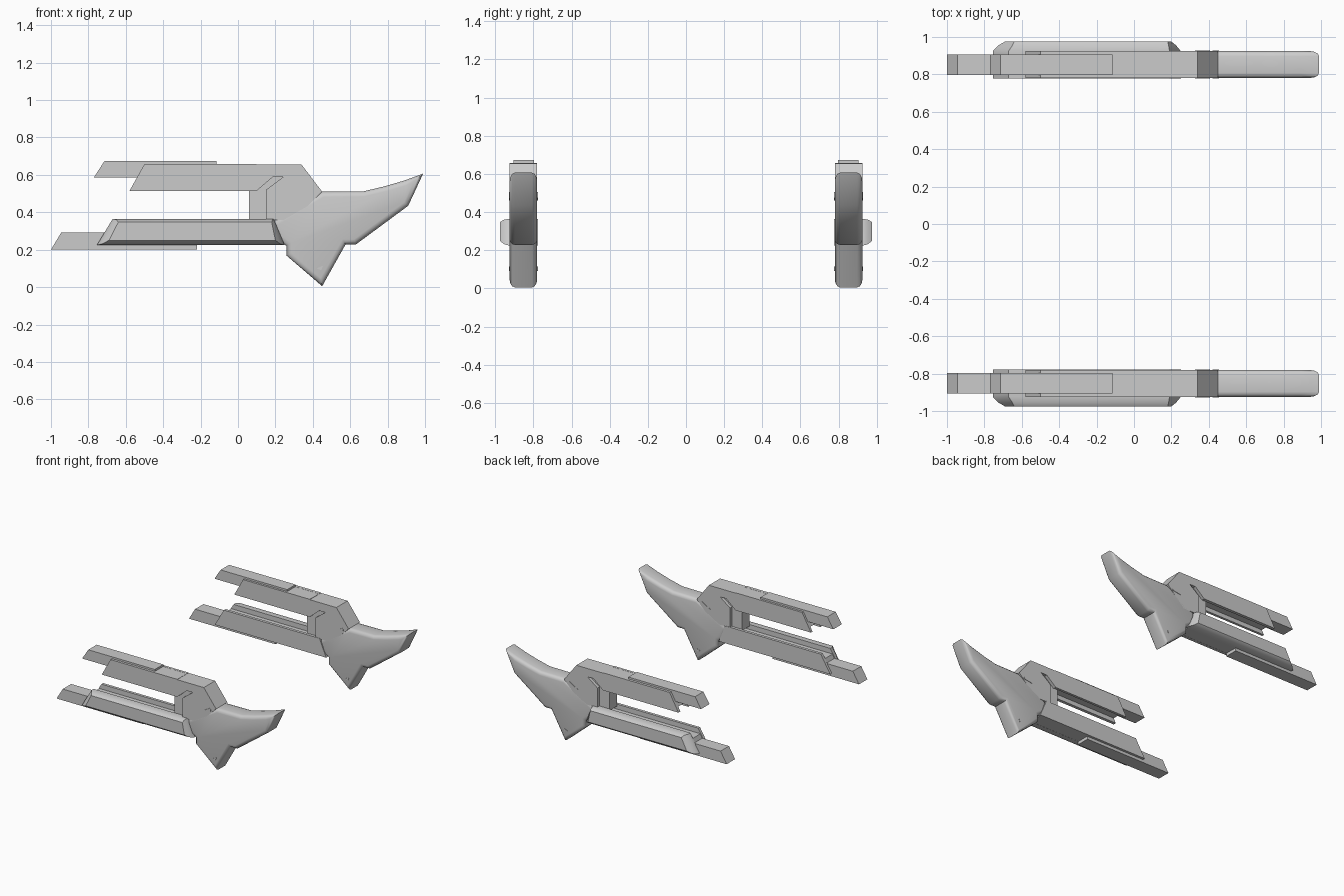
import bpy, bmesh
from math import radians

cube = bpy.data.objects.get("Cube")
if cube:
    bpy.data.objects.remove(cube, do_unlink=True)

grey = bpy.data.materials.new("light_grey")
grey.use_nodes = True
colour = (0.6, 0.6, 0.6, 1)
grey.diffuse_color = colour
grey.node_tree.nodes["Principled BSDF"].inputs["Base Color"].default_value = colour


def loft(name, levels, bevel=0, smooth=False):
    """Joins (y, outline) levels into a closed solid, then mirrors it across y = 0."""
    bm = bmesh.new()
    rings = [[bm.verts.new((x, y, z)) for x, z in outline] for y, outline in levels]
    caps = [bm.faces.new(rings[0]), bm.faces.new(rings[-1])]
    for a, b in zip(rings, rings[1:]):
        for i in range(len(a)):
            j = (i + 1) % len(a)
            bm.faces.new((a[i], a[j], b[j], b[i]))
    bmesh.ops.recalc_face_normals(bm, faces=bm.faces)
    if bevel:
        rim = list({e for f in caps for e in f.edges})
        bmesh.ops.bevel(bm, geom=rim, offset=bevel, segments=3, profile=0.5,
                        affect='EDGES', clamp_overlap=True)
    mesh = bpy.data.meshes.new(name)
    bm.to_mesh(mesh)
    bm.free()
    mesh.materials.append(grey)
    ob = bpy.data.objects.new(name, mesh)
    bpy.context.collection.objects.link(ob)
    ob.modifiers.new("other_side", 'MIRROR').use_axis = (False, True, False)
    ob.modifiers["other_side"].use_mirror_merge = False
    if smooth:
        bpy.ops.object.select_all(action='DESELECT')
        ob.select_set(True)
        bpy.context.view_layer.objects.active = ob
        bpy.ops.object.shade_smooth_by_angle(angle=radians(40))
    return ob


def prism(name, outline, y0, y1, **kw):
    return loft(name, [(y0, outline), (y1, outline)], **kw)


OUT, IN = -0.925, -0.78

# Swept fin with rounded rim
fin = [(0.19, 0.36), (0.45, 0.51), (0.67, 0.512), (0.78, 0.538), (0.89, 0.57),
       (0.99, 0.607), (0.91, 0.435), (0.63, 0.228), (0.575, 0.228), (0.45, 0.005),
       (0.258, 0.17), (0.258, 0.222), (0.215, 0.25), (0.19, 0.33)]
prism("fin", fin, OUT, IN, bevel=0.028, smooth=True)

# Upper rail: shoulder, two side walls and a raised core forming a groove below
shoulder = [(0.10, 0.515), (0.10, 0.655), (0.34, 0.655), (0.45, 0.51), (0.30, 0.36),
            (0.15, 0.36), (0.15, 0.52), (0.24, 0.588), (0.185, 0.588)]
prism("rail_shoulder", shoulder, OUT, IN)
rail = [(-0.58, 0.515), (-0.50, 0.658), (0.10, 0.658), (0.10, 0.515)]
prism("rail_outer_wall", rail, OUT, -0.90)
prism("rail_inner_wall", rail, -0.80, IN)
core = [(-0.56, 0.55), (-0.50, 0.657), (0.10, 0.657), (0.10, 0.55)]
prism("rail_core", core, -0.90, -0.80)

# Thinner strut set into the angled slot
strut = [(0.06, 0.35), (0.06, 0.52), (0.18, 0.62), (0.26, 0.62), (0.20, 0.35)]
prism("strut", strut, -0.90, -0.805)

# Bars that slide out of the rails
upper_bar = [(-0.77, 0.587), (-0.715, 0.673), (-0.115, 0.673), (-0.115, 0.587)]
prism("upper_bar", upper_bar, -0.905, -0.797)
lower_bar = [(-1.0, 0.2), (-0.945, 0.292), (-0.22, 0.292), (-0.22, 0.2)]
prism("lower_bar", lower_bar, -0.905, -0.797)

# Lower sleeve: domed outer shell, flat inner wall, lower core between
sleeve = [(-0.755, 0.224), (-0.67, 0.365), (0.19, 0.365), (0.25, 0.224)]
middle = [(-0.725, 0.232), (-0.65, 0.36), (0.185, 0.36), (0.225, 0.232)]
crown = [(-0.69, 0.25), (-0.64, 0.347), (0.18, 0.347), (0.20, 0.25)]
loft("sleeve_outer_shell", [(-0.975, crown), (-0.955, middle), (OUT, sleeve), (-0.90, sleeve)],
     smooth=True)
prism("sleeve_inner_wall", sleeve, -0.80, -0.777)
sleeve_core = [(-0.735, 0.225), (-0.69, 0.325), (0.22, 0.325), (0.24, 0.225)]
prism("sleeve_core", sleeve_core, -0.90, -0.80)

# Small triangular markers on both faces
for side, y in (("outer", OUT), ("inner", IN)):
    prism("shoulder_marker_" + side, [(0.325, 0.462), (0.40, 0.505), (0.405, 0.475)],
          y - 0.003, y + 0.003)
    prism("fin_marker_" + side, [(0.42, 0.10), (0.455, 0.115), (0.445, 0.09)],
          y - 0.003, y + 0.003)
